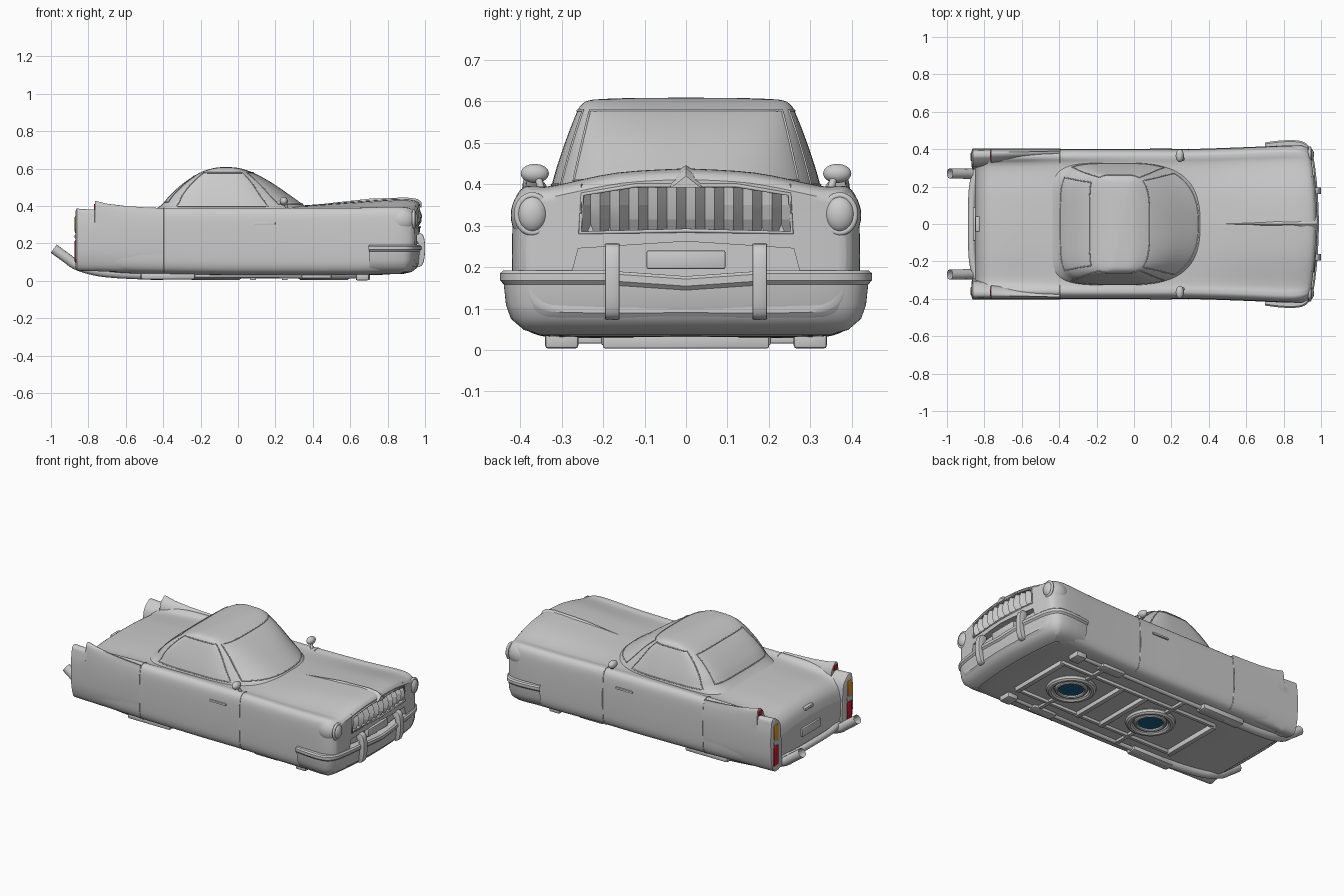
import bpy, bmesh, math
from mathutils import Vector

if "Cube" in bpy.data.objects:
    bpy.data.objects.remove(bpy.data.objects["Cube"])

def finish(o, angle=35, color=None):
    bpy.ops.object.select_all(action='DESELECT')
    bpy.context.view_layer.objects.active = o
    o.select_set(True)
    if o.type == 'MESH':
        for m in list(o.modifiers):
            bpy.ops.object.modifier_apply(modifier=m.name)
        bpy.ops.object.shade_smooth_by_angle(angle=math.radians(angle))
    if color:
        m = bpy.data.materials.new(o.name + "_paint")
        m.diffuse_color = (*color, 1)
        m.use_nodes = True
        m.node_tree.nodes["Principled BSDF"].inputs["Base Color"].default_value = m.diffuse_color
        o.data.materials.append(m)
    return o

def mesh(name, verts, faces):
    me = bpy.data.meshes.new(name)
    me.from_pydata([tuple(v) for v in verts], [], faces)
    bm = bmesh.new(); bm.from_mesh(me)
    bmesh.ops.recalc_face_normals(bm, faces=bm.faces)
    bm.to_mesh(me); bm.free()
    o = bpy.data.objects.new(name, me)
    bpy.context.collection.objects.link(o)
    return o

def loft(name, rows, closed=True, caps=True):
    n = len(rows[0])
    f = [(r*n+i, r*n+(i+1) % n, (r+1)*n+(i+1) % n, (r+1)*n+i)
         for r in range(len(rows)-1) for i in range(n if closed else n-1)]
    if caps:
        f += [tuple(range(n))[::-1], tuple(range((len(rows)-1)*n, len(rows)*n))]
    return mesh(name, [p for r in rows for p in r], f)

def spline(P, n):
    P = [Vector(p) for p in P]
    out = []
    for i in range(len(P)-1):
        a, b, c, d = P[max(i-1, 0)], P[i], P[i+1], P[min(i+2, len(P)-1)]
        for k in range(n):
            t = k/n
            out.append(b + (c-a)*(t/2) + (a*2-b*5+c*4-d)*(t*t/2) + (b*3-a-c*3+d)*(t**3/2))
    return out + [P[-1]]

def prism(name, pts, y0, y1, bev=0, color=None):      # x-z outline extruded along y
    o = loft(name, [[(x, y, z) for x, z in pts] for y in (y0, y1)])
    if bev:
        m = o.modifiers.new("bevel", 'BEVEL')
        m.width, m.segments, m.limit_method = bev, 2, 'ANGLE'
    return finish(o, color=color)

def box(name, x0, x1, y0, y1, z0, z1, bev=.004, color=None):
    return prism(name, [(x0, z0), (x1, z0), (x1, z1), (x0, z1)], min(y0, y1), max(y0, y1), bev, color)

def tube(name, pts, r, cyclic=False, caps=True):
    c = bpy.data.curves.new(name, 'CURVE')
    c.dimensions, c.bevel_depth, c.bevel_resolution, c.use_fill_caps = '3D', r, 3, caps
    s = c.splines.new('POLY'); s.points.add(len(pts)-1)
    for q, p in zip(s.points, pts):
        q.co = (*p, 1)
    s.use_cyclic_u = cyclic
    o = bpy.data.objects.new(name, c)
    bpy.context.collection.objects.link(o)
    return o

def ball(name, loc, scale):
    bpy.ops.mesh.primitive_uv_sphere_add(segments=28, ring_count=16, location=loc)
    o = bpy.context.object; o.name = name; o.scale = scale
    return finish(o)

# Main body: stations of x, half width, floor, fender top, deck edge, deck centre
stations = [(-.85, .385, .075, .26, .24, .26), (-.825, .39, .06, .33, .31, .325), (-.76, .393, .055, .37, .352, .365),
            (-.6, .398, .04, .387, .367, .382), (-.395, .4, .035, .39, .378, .388), (0, .4, .03, .39, .385, .39),
            (.29, .4, .03, .39, .385, .4), (.6, .41, .03, .39, .388, .424), (.78, .418, .035, .395, .394, .436),
            (.87, .418, .05, .395, .396, .438), (.92, .405, .07, .385, .39, .43), (.94, .385, .09, .365, .375, .412)]
def bow(x, y):
    return .032*(1-(y/.4)**2)*min(1, max(0, (x-.3)/.6))
def section(s, k=1):
    x, w, zb, zf, ze, zc = s
    half = spline([(0, zb), (.7*w, zb), (.9*w, zb+.01), (.98*w, zb+.045), (w, zb+.12), (w, zf-.11), (.985*w, zf-.035),
                   (.94*w, zf-.005), (.88*w, zf), (.77*w, ze), (.4*w, ze+(zc-ze)*.75), (0, zc)], 4)
    zm = (zb+zf)/2
    ring = [(p[0], p[1]) for p in half] + [(-p[0], p[1]) for p in half[-2:0:-1]]
    return [Vector((x+bow(x, y*k), y*k, zm+(z-zm)*k)) for y, z in ring]
caps = (.02, .25, .5, .75, .95)
rows = [section(stations[0], k) for k in caps] + [section(s) for s in spline(stations, 5)]
rows += [section(stations[-1], k) for k in caps[::-1]]
body = loft("body", rows)
def cutter(name, outline):
    return loft(name, [[(x, y, z) for y, z in outline] for x in (.925, 1.1)])
cuts = [cutter("grille_cutter", [(-.255, .285), (.255, .285), (.25, .375), (.12, .396), (-.12, .396), (-.25, .375)]),
        cutter("lower_cutter", [(-.285, .15), (.285, .15), (.26, .245), (0, .262), (-.26, .245)])]
for c in cuts:
    m = body.modifiers.new("cut", 'BOOLEAN'); m.operation, m.object = 'DIFFERENCE', c
finish(body)
for c in cuts:
    bpy.data.objects.remove(c)

# Door seams following the body side
for s, label in ((stations[4], "rear"), (stations[6], "front")):
    r = section(s)
    for pts, side in ((r[8:36], "left"), (r[-35:-7], "right")):
        tube(f"door_seam_{label}_{side}", pts, .0025)

# Cabin: z, rear x, front x, half width, front and rear squareness
levels = spline([(.37, -.46, .395, .33, 2.5, 5), (.41, -.405, .345, .321, 2.5, 5), (.46, -.362, .275, .306, 2.6, 5.5),
                 (.52, -.295, .188, .285, 2.9, 6), (.57, -.22, .1, .265, 3.4, 7), (.592, -.17, .045, .252, 4, 7),
                 (.604, -.125, 0, .225, 4.5, 7), (.608, -.09, -.04, .14, 4.5, 7)], 4)
def cab(i, deg, k=1):
    z, xr, xf, w, nf, nr = levels[i]
    a = math.radians(deg); c, s = math.cos(a), math.sin(a)
    n = nf if c > 0 else nr
    return Vector(((xr+xf)/2+k*(xf-xr)/2*math.copysign(abs(c)**(2/n), c), k*w*math.copysign(abs(s)**(2/n), s), z))
rows = [[cab(i, d*3+.01) for d in range(120)] for i in range(len(levels))]
rows.append([cab(len(levels)-1, d*3+.01, .1)+Vector((0, 0, .001)) for d in range(120)])
finish(loft("cabin", rows))
def window_trim(name, a0, a1, i0, i1):
    st = [a0+(a1-a0)*t/16 for t in range(17)]
    loop = [cab(i0, a) for a in st] + [cab(i, a1) for i in range(i0+1, i1)]
    loop += [cab(i1, a) for a in st[::-1]] + [cab(i, a0) for i in range(i1-1, i0, -1)]
    tube(name, loop, .003, True)
window_trim("windshield_trim", -54, 54, 4, 17)
window_trim("rear_window_trim", 148, 212, 5, 15)
window_trim("side_window_trim_left", 66, 122, 3, 17)
window_trim("side_window_trim_right", 238, 294, 3, 17)

# Hood ridge
finish(loft("hood_ridge", [[(x, -w, z-.02), (x, 0, z+h), (x, w, z-.02)] for x, w, z, h in
            ((.45, .01, .41, .001), (.7, .026, .431, .008), (.9, .045, .438, .008), (.96, .045, .426, .012), (.982, .035, .412, .008))]))

# Pleated grille and its rim
pleats = []
for z, back in ((.28, .026), (.315, .004), (.35, 0), (.40, .018)):
    pleats.append([(.984-(.035 if i % 2 else 0)-back-.24*y*y, y, z) for i in range(23) for y in [-.253+i*.023]])
finish(loft("grille", pleats, False, False), 15)
rim = [(-.256, .283), (0, .288), (.256, .283), (.25, .376), (.12, .397), (-.12, .397), (-.25, .376)]
tube("grille_rim", [(.942+bow(.94, y), y, z) for y, z in rim], .005, True)

# Front bumper: swept profile round the nose
half = [(.70, .428), (.78, .438), (.86, .44), (.915, .425), (.948, .37), (.968, .24), (.978, .1)]
path = spline(half + [(.98, 0)] + [(x, -y) for x, y in half[::-1]], 5)
profile = [(-.04, .192), (0, .192), (.008, .185), (.008, .168), (-.001, .158), (-.006, .11), (-.018, .075), (-.05, .048), (-.1, .036)]
rows = []
for i, p in enumerate(path):
    t = (path[min(i+1, len(path)-1)]-path[max(i-1, 0)]).normalized()
    nrm = Vector((t.y, -t.x))
    if nrm.dot(p-Vector((.6, 0))) < 0:
        nrm = -nrm
    dip = .014*max(0, 1-abs(p.y)/.2)
    rows.append([(p.x+nrm.x*o, p.y+nrm.y*o, z-dip*min(1, max(0, (z-.07)/.09))) for o, z in profile])
finish(loft("front_bumper", rows, False, False))
box("front_plate", .93, .962, -.095, .095, .195, .24)

# Rear fenders: stations of x, top, inner y
fender = [(-.868, .375, .325), (-.862, .386, .31), (-.8, .382, .312), (-.766, .381, .315), (-.765, .428, .33),
          (-.7, .412, .335), (-.6, .4, .345), (-.5, .393, .355), (-.397, .389, .36)]
for s, side in ((1, "left"), (-1, "right")):
    rows = []
    for x, zt, yi in fender:
        low, e = .055-.03*(x+.868), .012 if x < -.865 else 0
        ym = (yi+.395)/2
        rows.append([(x, s*y, z) for y, z in spline([(yi-.02, low+.015), (.35, low+e), (.38-e, low+.02), (.397-e, low+.08),
                    (.402-e, .2), (.402-e, .29), (.396-e, zt-.04), (.388-e, zt-.006), (ym+.012, zt), (ym-.006, zt-.01), (yi, zt-.05), (yi-.01, .25)], 3)])
    finish(loft("rear_fender_"+side, rows), 40)
    # Bumper guards
    outer = spline([(.945, .258), (.985, .25), (1.0, .2), (.998, .13), (.985, .085), (.96, .072)], 4)
    pts = [tuple(p) for p in outer] + [(.955, .1), (.965, .15), (.965, .2), (.945, .225)]
    prism("bumper_guard_"+side, pts, s*.178-.018, s*.178+.018, .005)
    # Headlights
    ball("headlight_pod_"+side, (.875, s*.37, .325), (.075, .053, .068))
    ball("headlight_lens_"+side, (.937, s*.371, .328), (.026, .036, .044))
    ring = [(.94, s*.371+.037*math.cos(a*math.pi/16), .328+.045*math.sin(a*math.pi/16)) for a in range(32)]
    tube("headlight_ring_"+side, ring, .008, True)
    # Tail lights
    box("tail_light_red_"+side, -.873, -.85, s*.335, s*.383, .095, .22, .008, (.6, .01, .03))
    box("tail_light_white_"+side, -.873, -.85, s*.335, s*.383, .225, .25, .005)
    box("tail_light_amber_"+side, -.873, -.85, s*.338, s*.38, .255, .35, .008, (.8, .3, .02))
    box("fin_light_"+side, -.77, -.755, s*.35, s*.384, .38, .412, .004, (.6, .01, .03))
    # Wing mirrors and door handles
    ball("mirror_"+side, (.245, s*.365, .426), (.022, .034, .023))
    tube("mirror_stem_"+side, [(.265, s*.345, .375), (.25, s*.36, .425)], .009)
    box("door_handle_"+side, .085, .2, s*.39, s*.407, .3, .313)
    # Exhausts with mufflers
    pipe = spline([(-.4, s*.3, .03), (-.7, s*.285, .045), (-.85, s*.27, .08), (-.92, s*.27, .125), (-.985, s*.27, .172)], 5)
    tube("exhaust_"+side, pipe, .028, caps=False)
    box("muffler_"+side, -.52, -.23, s*.27, s*.34, .008, .045, .01)
    # Underside rails and skids
    tube("side_rail_"+side, [(-.23, s*.3, .028), (.7, s*.3, .032)], .014)
    box("front_skid_"+side, .63, .7, s*.26, s*.34, .003, .05, .008)
    box("middle_skid_"+side, .34, .5, s*.27, s*.33, .012, .045, .008)
    box("floor_rail_"+side, -.42, .7, s*.185, s*.205, .012, .04)

# Underside cross members and lift fans
for i, x in enumerate((-.42, .08, .25, .69)):
    box(f"cross_member_{i+1}", x-.015, x+.015, -.2, .2, .004, .04)
for i, x in enumerate((-.12, .46)):
    for y, end in ((.13, "left"), (-.13, "right")):
        box(f"cross_arm_{i+1}_{end}", x-.012, x+.012, y, y*2.3, .015, .04)
    for r, t, z in ((.12, .022, .026), (.082, .012, .02)):
        bpy.ops.mesh.primitive_torus_add(major_radius=r, minor_radius=t, major_segments=40, minor_segments=10, location=(x, 0, z))
        bpy.context.object.name = f"fan_ring_{i+1}"; finish(bpy.context.object)
    bpy.ops.mesh.primitive_cylinder_add(vertices=40, radius=.08, depth=.012, location=(x, 0, .026))
    bpy.context.object.name = f"fan_glow_{i+1}"; finish(bpy.context.object, color=(.01, .12, .25))

# Rear bumper, plate and boot handle
tube("rear_bumper", spline([(-.83, -.32, .1), (-.862, -.2, .1), (-.868, 0, .1), (-.862, .2, .1), (-.83, .32, .1)], 5), .02)
box("rear_plate", -.862, -.84, -.09, .09, .165, .215)
box("boot_handle", -.848, -.82, -.04, .04, .305, .322)
